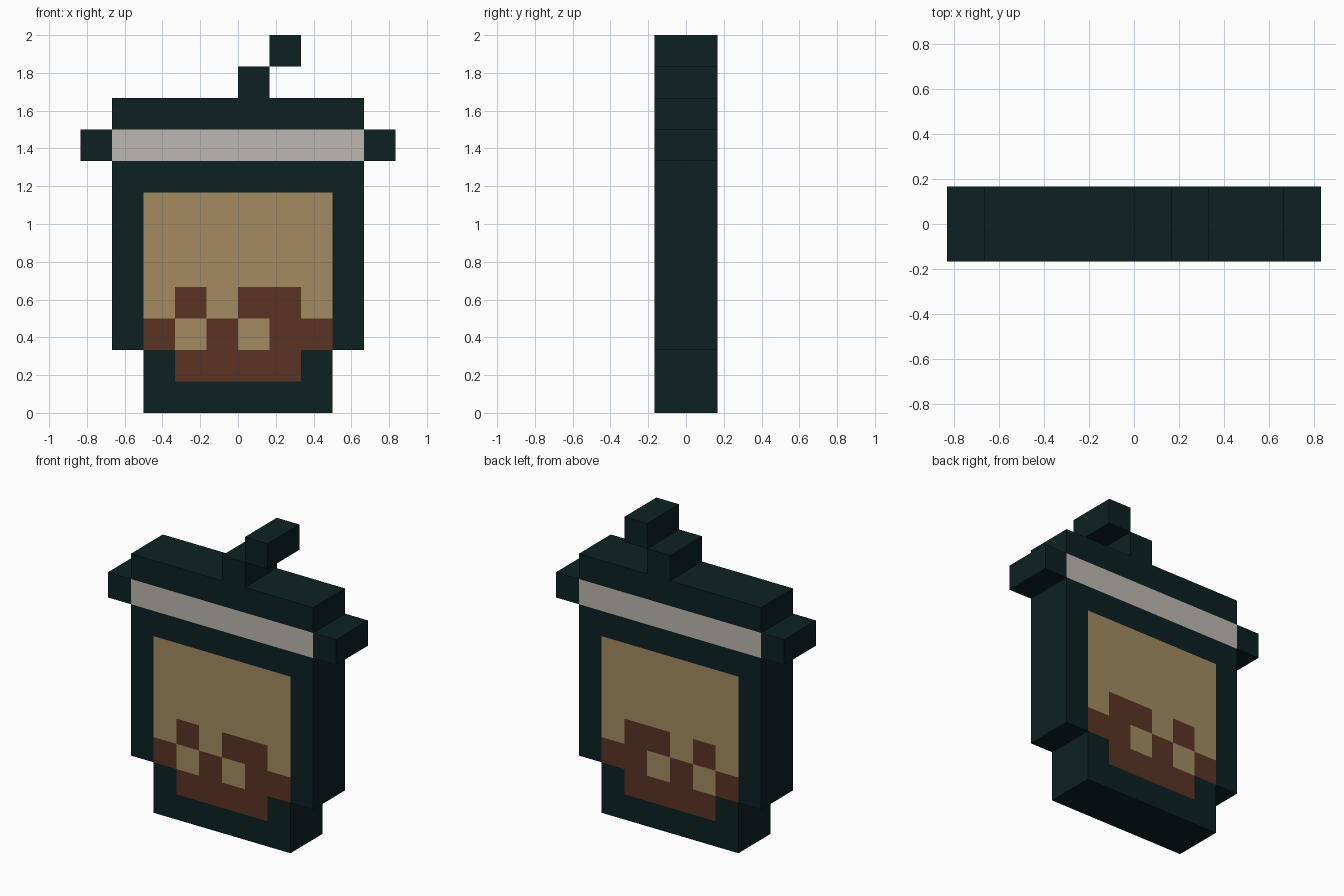
import bpy
import bmesh

cube = bpy.data.objects.get("Cube")
if cube:
    bpy.data.objects.remove(cube, do_unlink=True)

U = 1 / 6  # one block
DEPTH = 2  # thickness in blocks


def material(name, rgb):
    mat = bpy.data.materials.new(name)
    mat.use_nodes = True
    mat.diffuse_color = (*rgb, 1)
    bsdf = mat.node_tree.nodes["Principled BSDF"]
    bsdf.inputs["Base Color"].default_value = (*rgb, 1)
    bsdf.inputs["Roughness"].default_value = 0.9
    return mat


# Letter used in the pixel patterns -> material
PALETTE = {
    "D": material("dark_teal", (0.004, 0.0152, 0.016)),
    "W": material("light_grey", (0.503, 0.474, 0.440)),
    "T": material("milky_tan", (0.366, 0.258, 0.119)),
    "B": material("dark_brown", (0.102, 0.034, 0.0176)),
}
LETTERS = list(PALETTE)


def block(name, left, bottom, rows):
    """Box cut into blocks; rows (top first) colour its front and back."""
    wide, high = len(rows[0]), len(rows)
    bm = bmesh.new()
    bmesh.ops.create_cube(bm, size=1)
    for v in bm.verts:
        v.co.x = (left + (v.co.x + 0.5) * wide) * U
        v.co.y *= DEPTH * U
        v.co.z = (bottom + (v.co.z + 0.5) * high) * U

    # Cut only where the pattern needs it
    cuts = []
    if any(len(set(row)) > 1 for row in rows):
        cuts += [(((left + i) * U, 0, 0), (1, 0, 0)) for i in range(1, wide)]
    if len(set(rows)) > 1:
        cuts += [((0, 0, (bottom + j) * U), (0, 0, 1)) for j in range(1, high)]
    for point, normal in cuts:
        geom = bm.verts[:] + bm.edges[:] + bm.faces[:]
        bmesh.ops.bisect_plane(bm, geom=geom, plane_co=point, plane_no=normal)

    # Front and back follow the pattern, the sides stay dark
    bm.normal_update()
    for f in bm.faces:
        if abs(f.normal.y) > 0.5:
            c = f.calc_center_median()
            col = int(c.x / U - left)
            row = high - 1 - int(c.z / U - bottom)
            f.material_index = LETTERS.index(rows[row][col])

    mesh = bpy.data.meshes.new(name)
    bm.to_mesh(mesh)
    bm.free()
    for mat in PALETTE.values():
        mesh.materials.append(mat)
    obj = bpy.data.objects.new(name, mesh)
    bpy.context.collection.objects.link(obj)
    return obj


# Cup with its drink and sinking pearls
block("cup_base", -3, 0, ["DBBBBD",
                          "DDDDDD"])
block("cup_body", -4, 2, ["DDDDDDDD",
                          "DTTTTTTD",
                          "DTTTTTTD",
                          "DTTTTTTD",
                          "DTBTBBTD",
                          "DBTBTBBD"])

# Lid: pale band, rim ends either side, dark top
block("lid_band", -4, 8, ["WWWWWWWW"])
for side, left in (("right", -5), ("left", 4)):
    block("lid_rim_" + side, left, 8, ["D"])
block("lid_top", -4, 9, ["DDDDDDDD"])

# Stepped straw
block("straw_lower", 0, 10, ["D"])
block("straw_upper", 1, 11, ["D"])
